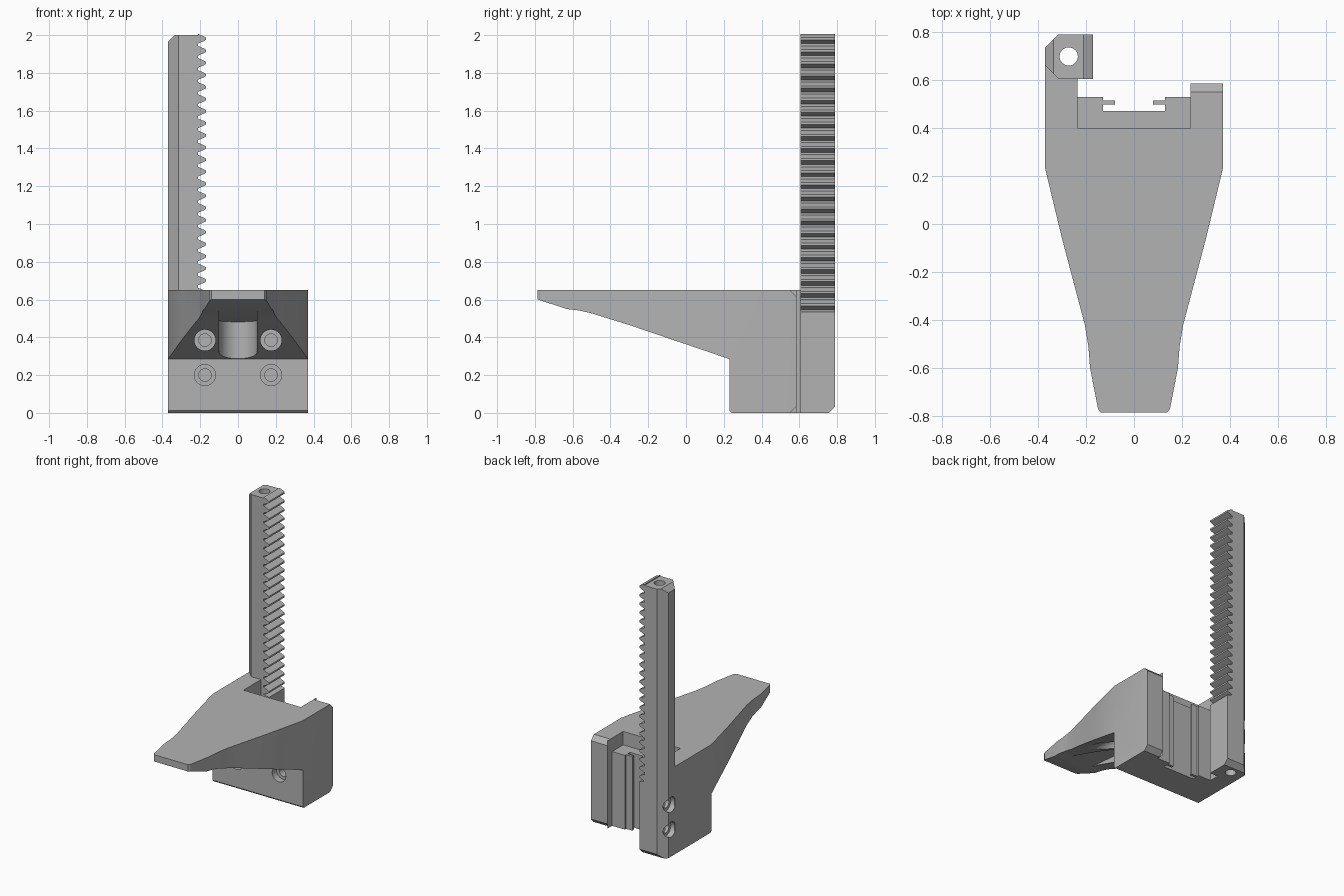
import bpy, bmesh, math
from mathutils import Matrix

if "Cube" in bpy.data.objects:
    bpy.data.objects.remove(bpy.data.objects["Cube"])

GREY = (0.45, 0.45, 0.45, 1)
mat = bpy.data.materials.new("plain grey")
mat.use_nodes = True
mat.diffuse_color = GREY
mat.node_tree.nodes["Principled BSDF"].inputs["Base Color"].default_value = GREY

PLACE = {"x": lambda u, v, w: (w, u, v),
         "y": lambda u, v, w: (u, w, v),
         "z": lambda u, v, w: (u, v, w)}


def finish(bm, name):
    bmesh.ops.recalc_face_normals(bm, faces=bm.faces)
    me = bpy.data.meshes.new(name)
    bm.to_mesh(me)
    bm.free()
    me.materials.append(mat)
    ob = bpy.data.objects.new(name, me)
    bpy.context.collection.objects.link(ob)
    return ob


def prism(name, points, axis, start, end):
    """Extrude a flat outline along one axis."""
    bm = bmesh.new()
    low = [bm.verts.new(PLACE[axis](u, v, start)) for u, v in points]
    high = [bm.verts.new(PLACE[axis](u, v, end)) for u, v in points]
    bm.faces.new(low)
    bm.faces.new(high)
    n = len(points)
    for i in range(n):
        j = (i + 1) % n
        bm.faces.new((low[i], low[j], high[j], high[i]))
    return finish(bm, name)


def box(name, x, y, z):
    return prism(name, [(x[0], y[0]), (x[1], y[0]), (x[1], y[1]), (x[0], y[1])], "z", *z)


def cylinder(name, axis, u, v, radius, start, end):
    ring = [(u + radius * math.cos(i * math.tau / 32),
             v + radius * math.sin(i * math.tau / 32)) for i in range(32)]
    return prism(name, ring, axis, start, end)


def combine(ob, other, operation):
    """Apply a boolean and drop the helper."""
    mod = ob.modifiers.new("cut", "BOOLEAN")
    mod.operation = operation
    mod.solver = "EXACT"
    mod.object = other
    bpy.context.view_layer.objects.active = ob
    bpy.ops.object.modifier_apply(modifier=mod.name)
    bpy.data.objects.remove(other)


# Body: plan outline with the rear guide slot
half_slot = [(0.235, 0.53), (0.13, 0.53), (0.13, 0.515), (0.08, 0.515),
             (0.08, 0.497), (0.13, 0.497), (0.13, 0.47)]
side = [(0.14, -0.785), (0.15, -0.77), (0.183, -0.6), (0.19, -0.51),
        (0.205, -0.42), (0.30, -0.06), (0.37, 0.23)]
plan = side + [(0.37, 0.585), (0.235, 0.585)] + half_slot
plan += [(-x, y) for x, y in reversed(half_slot)]
plan += [(-0.235, 0.605), (-0.315, 0.605), (-0.37, 0.66)]
plan += [(-x, y) for x, y in reversed(side)]
body = prism("body", plan, "z", 0, 0.65)

# Body: side profile with the sloping nose
profile = [(-0.8, 0.65), (-0.8, 0.605), (-0.785, 0.6), (-0.63, 0.55), (-0.57, 0.543),
           (-0.5, 0.527), (-0.3, 0.465), (0.23, 0.285), (0.23, 0.012),
           (0.242, 0), (0.8, 0), (0.8, 0.65)]
combine(body, prism("profile", profile, "x", -0.5, 0.5), "INTERSECT")

# Rear recess above the guide slot
combine(body, box("recess", (-0.235, 0.235), (0.40, 0.8), (0.55, 0.8)), "DIFFERENCE")

# Chamfers on the rear edge of the short arm
for edge, s in ((0.65, -1), (0, 1)):
    wedge = [(0.55, edge - s * 0.002), (0.6, edge - s * 0.002),
             (0.6, edge + s * 0.05), (0.55, edge)]
    combine(body, prism("wedge", wedge, "x", 0.2351, 0.5), "DIFFERENCE")

# Round-ended pocket under the nose, ceiling falling towards the rear
R = 0.1
arc = [(R * math.cos(i * math.pi / 16), 0.125 + R * math.sin(i * math.pi / 16))
       for i in range(17)]
pocket = prism("pocket", arc + [(-R, -0.7), (R, -0.7)], "z", 0.2, 0.54)
for v in pocket.data.vertices:
    if v.co.z > 0.5:
        v.co.z = 0.54 - 0.06 * (v.co.y + 0.55) / 0.8
combine(body, pocket, "DIFFERENCE")

# Counterbored screw holes in the front
for x in (-0.175, 0.175):
    for z in (0.2, 0.385):
        combine(body, cylinder("bore", "y", x, z, 0.056, -0.3, 0.28), "DIFFERENCE")
        combine(body, cylinder("hole", "y", x, z, 0.033, 0.2, 0.38), "DIFFERENCE")

# Toothed rack: profile in x and z
PITCH, TIP, ROOT = 0.064, -0.17, -0.213
teeth = []
for i in range(23):
    c = 0.573 + i * PITCH
    teeth += [(ROOT, c - 0.026), (TIP - 0.01, c - 0.012), (TIP, c - 0.006),
              (TIP, c + 0.006), (TIP - 0.01, c + 0.012), (ROOT, c + 0.026)]
outline = [(-0.37, 0), (TIP, 0), (TIP, 0.535)] + teeth
outline += [(ROOT, 2), (-0.335, 2), (-0.37, 1.965)]
rack = prism("toothed_rack", outline, "y", 0.605, 0.79)

# Rack: chamfered corners, bottom rear chamfer
corner = [(-0.4, 0.821), (-0.4, 0.765), (-0.37, 0.735), (-0.315, 0.79), (-0.346, 0.821)]
combine(rack, prism("corner", corner, "z", -0.1, 2.1), "DIFFERENCE")
front = [(-0.4, 0.574), (-0.4, 0.63), (-0.37, 0.66), (-0.315, 0.605), (-0.346, 0.574)]
combine(rack, prism("corner", front, "z", 0.65, 2.1), "DIFFERENCE")
bottom = [(0.75, -0.005), (0.82, -0.005), (0.82, 0.065)]
combine(rack, prism("bottom", bottom, "x", -0.5, 0), "DIFFERENCE")

# Rack: long vertical hole and side screw holes
combine(rack, cylinder("shaft", "z", -0.272, 0.698, 0.038, -0.1, 2.1), "DIFFERENCE")
for z in (0.2, 0.385):
    combine(rack, cylinder("bore", "x", 0.705, z, 0.056, -0.5, -0.33), "DIFFERENCE")
    combine(rack, cylinder("hole", "x", 0.705, z, 0.033, -0.4, -0.25), "DIFFERENCE")

# Smooth round walls, keep hard edges
for ob in (body, rack):
    bpy.ops.object.select_all(action="DESELECT")
    ob.select_set(True)
    bpy.context.view_layer.objects.active = ob
    bpy.ops.object.shade_smooth_by_angle(angle=math.radians(20))
